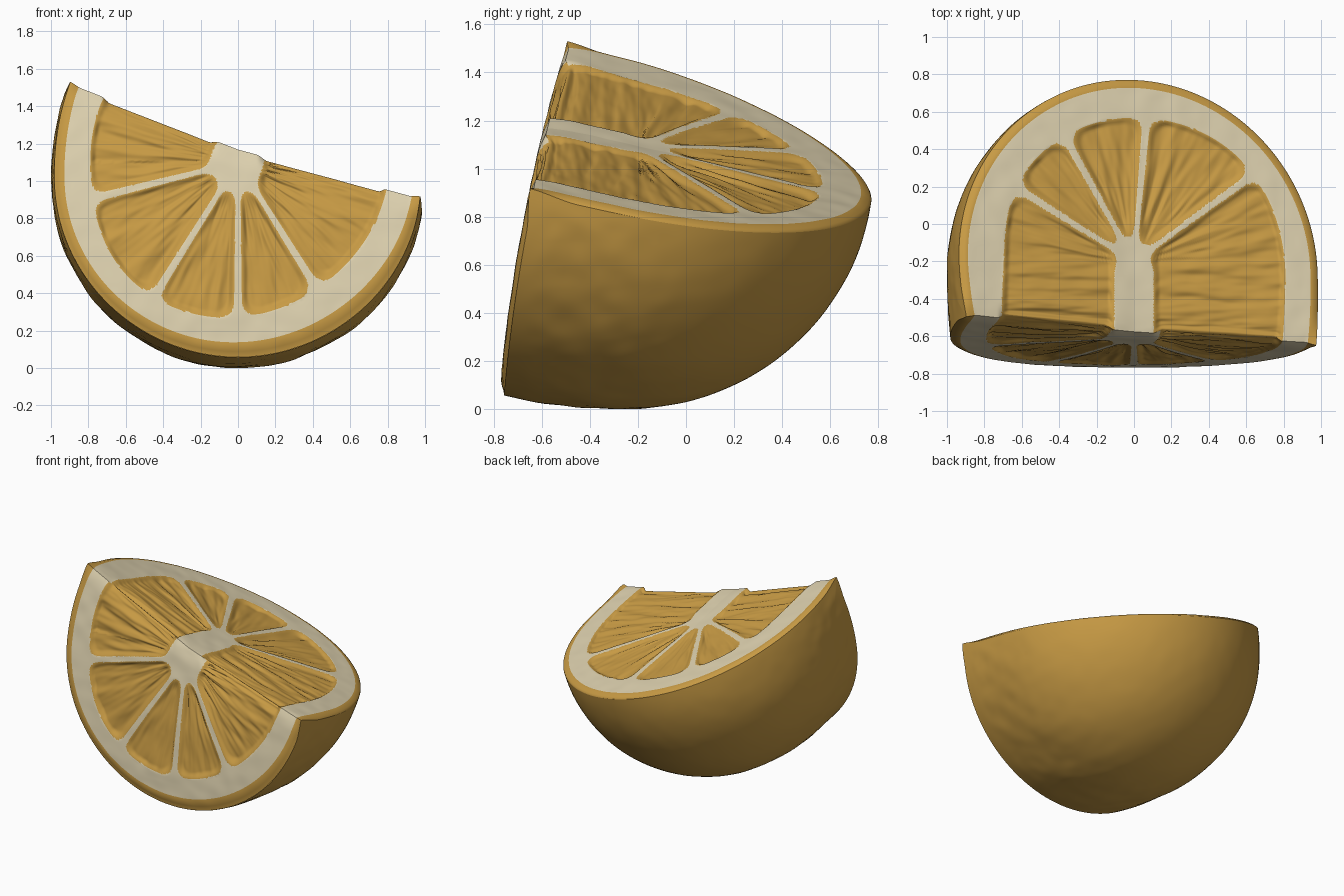
import bpy, math
from mathutils import Vector, noise

if "Cube" in bpy.data.objects:
    bpy.data.objects.remove(bpy.data.objects["Cube"])

N = 340          # steps around each cut face
ROWS, SKIN = 116, 6   # rings of flesh and pith, rings of skin


def material(name, rgb):
    m = bpy.data.materials.new(name)
    m.diffuse_color = (*rgb, 1)
    m.use_nodes = True
    m.node_tree.nodes["Principled BSDF"].inputs["Base Color"].default_value = m.diffuse_color
    return m


GOLD = material("golden_skin_and_pulp", (0.575, 0.325, 0.058))
PITH = material("cream_pith", (0.73, 0.64, 0.43))


def smooth(t):
    t = max(0.0, min(1.0, t))
    return t * t * (3 - 2 * t)


def smin(a, b, k=0.09):
    h = max(k - abs(a - b), 0) / k
    return min(a, b) - h * h * k / 4


def bell(a, mid, width):
    return math.exp(-((a - mid) / width) ** 2)


# --- overall form: egg-like fruit body, ridge line, two cut surfaces
O = Vector((0, -0.25, 1.0))


def egg(p):
    d = p - O
    depth = 1.9 - 0.4 * smooth(-d.z) if d.y < 0 else 1.03
    return math.sqrt(d.x ** 2 + (d.y / depth) ** 2
                     + (d.z / (1.25 if d.z > 0 else 1.0)) ** 2)


def ridge_z(x):
    return 1.18 - (0.39 if x < 0 else 0.27) * x


def front_y(z):
    return -0.78 + 0.08 * z + 0.07 * z * z


def top_point(x, v):
    z = ridge_z(x)
    return Vector((x, front_y(z) + v, z - (0.22 + 0.08 * max(0, -x)) * v))


def front_point(x, v):
    z = ridge_z(x) - v
    return Vector((x, front_y(z), z))


def ridge_rounding(x, v, gap):
    """Rounds over the edge between both cut faces, more in the soft pulp."""
    soft = smooth((abs(x) - 0.1) / 0.06) * smooth(((0.73 if x < 0 else 0.79) - abs(x)) / 0.04)
    amount = (0.012 + 0.022 * soft) * smooth(gap / 0.06)
    return Vector((0, 1, -1)) * amount * max(0, 1 - v / 0.12) ** 2


def rim_radius(point, a):
    lo, hi = 0.2, 2.5
    for _ in range(32):
        m = (lo + hi) / 2
        if egg(point(-m * math.cos(a), m * math.sin(a))) < 1:
            lo = m
        else:
            hi = m
    return lo


# --- segment layout: positive inside the pulp, negative on pith and membranes
def hub_front(a, b):
    return math.hypot(a, b - 1.12) - 0.14


def hub_top(a, b):
    return math.hypot(a, b - max(-0.7, min(-0.27, b))) - 0.105


def layout(a, b, centre, angles, hub, edge):
    f = smin(edge, hub(a, b), 0.05)
    x, y = a - centre[0], b - centre[1]
    for deg in angles:
        c, s = math.cos(math.radians(deg)), math.sin(math.radians(deg))
        along = x * c + y * s
        if along > 0:
            f = smin(f, abs(x * s - y * c) - 0.011 - 0.013 * along)
    return f


def add_object(name, verts, faces, mats):
    me = bpy.data.meshes.new(name)
    me.from_pydata(verts, [], faces)
    me.materials.append(GOLD)
    me.materials.append(PITH)
    if mats:
        me.polygons.foreach_set("material_index", mats)
    me.polygons.foreach_set("use_smooth", [True] * len(faces))
    me.update()
    ob = bpy.data.objects.new(name, me)
    bpy.context.collection.objects.link(ob)
    return ob


def cut_face(name, point, axis, push, centre, angles, hub, skin, band, flip, seed):
    """Polar sheet from the core to the rim, carved and coloured by the layout."""
    verts, rim, radii = [], [], []
    rows = ROWS + SKIN

    def field(r, a, R, off):
        p = point(-r * math.cos(a), r * math.sin(a))
        return layout(p.x, p[axis], centre, angles, hub, R - r - off), p

    for i in range(N + 1):
        a0 = math.pi * i / N
        R = rim_radius(point, a0)
        radii.append(R)
        s, off = skin(a0), band(a0)
        for j in range(rows + 1):
            a = a0
            if j <= ROWS:
                r = max((R - s) * j / ROWS, 0.0005)
            else:
                r = R - s + s * (j - ROWS) / SKIN
            f, p = field(r, a, R, off)
            # snap nearby vertices on to the pulp outline
            if 3 < j < ROWS - 2 and 0 < i < N and abs(f) < 0.008:
                e = 0.001
                fr = (field(r + e, a, R, off)[0] - f) / e
                ft = (field(r, a + e / r, R, off)[0] - f) / e
                g = fr * fr + ft * ft
                lim = 0.45 * min(R / ROWS, r * math.pi / N)
                if g > 0.1 and abs(f) / math.sqrt(g) < lim:
                    r, a = r - f * fr / g, a - f * ft / g / r
                    f, p = field(r, a, R, off)
            v = r * math.sin(a)
            # sunken pulp with wrinkles along each segment
            if f > 0:
                x, y = p.x - centre[0], p[axis] - centre[1]
                ang, q = math.atan2(y, x), math.hypot(x, y)
                if axis == 1 and y < 0:
                    ang, q = (y * 1.7, x) if x > 0 else (math.pi - y * 1.7, -x)
                w = noise.noise(Vector((ang * 10, q * 3, seed)))
                w += 0.4 * noise.noise(Vector((ang * 20, q * 7, seed + 9)))
                depth = smooth(f / 0.035) * (0.018 + 0.015 * w)
            else:
                depth = 0.004 * noise.noise(p * 9) * smooth((R - r) / 0.1)
            p = p + push * (depth * smooth(v / 0.05)) + ridge_rounding(p.x, v, R - r)
            # softly rounded skin edge
            if j > ROWS:
                p = p + push * (0.022 * ((j - ROWS) / SKIN) ** 2 * smooth(math.sin(a) / 0.2))
            if j == rows:
                p = O + (p - O) / egg(p)
                rim.append(p)
            verts.append(p)
    faces, mats = [], []
    n = rows + 1
    for i in range(N):
        a = math.pi * (i + 0.5) / N
        R = (radii[i] + radii[i + 1]) / 2
        for j in range(rows):
            q = [i * n + j, i * n + j + 1, (i + 1) * n + j + 1, (i + 1) * n + j]
            if j >= ROWS:
                mats.append(0)
            else:
                c = sum((verts[k] for k in q), Vector()) / 4
                r = (R - skin(a)) * (j + 0.5) / ROWS
                f = layout(c.x, c[axis], centre, angles, hub, R - r - band(a))
                mats.append(0 if f > 0 else 1)
            faces.append(q[::-1] if flip else q)
    add_object(name, verts, faces, mats)
    return rim


top_rim = cut_face("top_cut_face", top_point, 1, Vector((0, 0.1, -1)), (0, -0.2),
                   (148, 119, 85, 36), hub_top,
                   lambda a: 0.045,
                   lambda a: 0.18 + 0.03 * math.sin(a) + 0.06 * bell(a, 0.45, 0.35)
                   - 0.035 * bell(a, 2.1, 0.4), True, 3.0)
front_rim = cut_face("front_cut_face", front_point, 2, Vector((0, 1, 0.1)), (0, 1.1),
                     (194, 238, 270, 302), hub_front,
                     lambda a: 0.045 + 0.03 * math.sin(a),
                     lambda a: 0.18 + 0.03 * math.sin(a) + 0.035 * bell(a, 0.65, 0.25),
                     False, 20.0)

# --- outer rind: sweep from the top rim to the front rim over the egg form
M = 60
verts, faces = [], []
for A, B in zip(top_rim, front_rim):
    da, db = (A - O).normalized(), (B - O).normalized()
    w = da.angle(db, 0.0)
    for j in range(M + 1):
        t = j / M
        if w < 1e-3:
            verts.append(A.copy())
            continue
        d = (da * math.sin((1 - t) * w) + db * math.sin(t * w)) / math.sin(w)
        p = O + d / egg(O + d)
        fade = smooth(min(t, 1 - t) * w / 0.15)
        rough = 0.002 + 0.005 * smooth((0.2 - p.y) / 0.6)
        bump = noise.noise(p * 4) + 0.5 * noise.noise(p * 10)
        if 0 < j < M:
            p = p + d * (bump * rough * fade)
        p.z = max(p.z, 0.0)
        verts.append(p)
for i in range(N):
    for j in range(M):
        k = i * (M + 1) + j
        faces.append([k, k + M + 1, k + M + 2, k + 1])
add_object("outer_rind", verts, faces, None)
